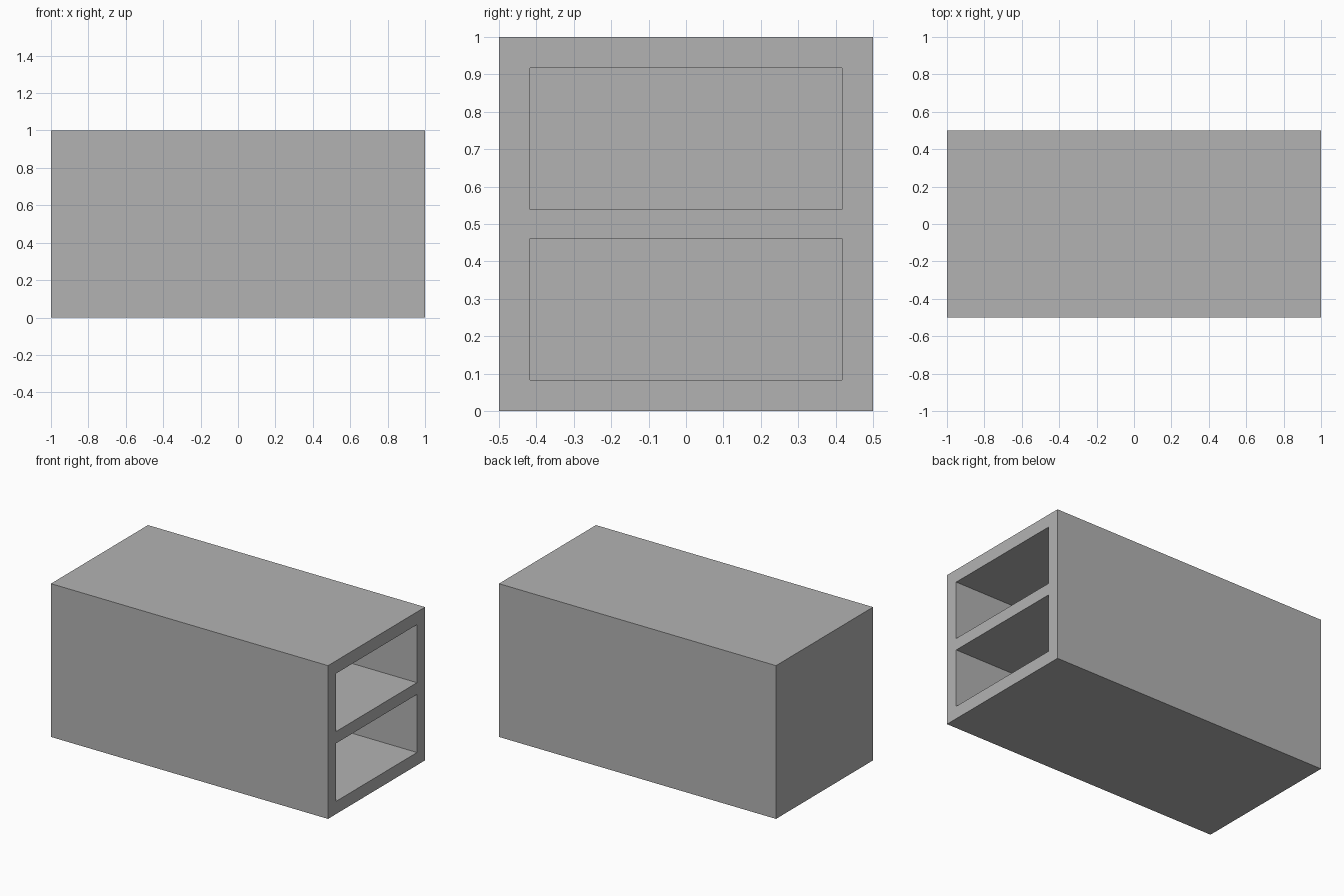
import bpy
import bmesh

# Remove the default cube
cube = bpy.data.objects.get("Cube")
if cube:
    bpy.data.objects.remove(cube, do_unlink=True)

# Single flat colour
grey = bpy.data.materials.new("mid_grey")
grey.use_nodes = True
colour = (0.45, 0.45, 0.45, 1)
grey.diffuse_color = colour
grey.node_tree.nodes["Principled BSDF"].inputs["Base Color"].default_value = colour

LENGTH, WIDTH, HEIGHT = 2, 1, 1
WALL = 0.083
SHELF = 0.077
bay_height = (HEIGHT - 2 * WALL - SHELF) / 2
bay_depth = LENGTH - WALL


def quad(bm, corners):
    return bm.faces.new([bm.verts.new(c) for c in corners])


bm = bmesh.new()

# Solid outer block without its open end
bmesh.ops.create_cube(bm, size=1)
bmesh.ops.scale(bm, vec=(LENGTH, WIDTH, HEIGHT), verts=bm.verts)
bmesh.ops.translate(bm, vec=(0, 0, HEIGHT / 2), verts=bm.verts)
end = max(bm.faces, key=lambda f: f.calc_center_median().x)
bm.faces.remove(end)

# Frame strips on the open end: two posts and three rails
x = LENGTH / 2
inner = WIDTH / 2 - WALL
bays = [WALL, WALL + bay_height + SHELF]
levels = [0, *[z for b in bays for z in (b, b + bay_height)], HEIGHT]
columns = [-WIDTH / 2, -inner, inner, WIDTH / 2]
openings = []
for row, (z0, z1) in enumerate(zip(levels, levels[1:])):
    for col, (y0, y1) in enumerate(zip(columns, columns[1:])):
        face = quad(bm, [(x, y0, z0), (x, y1, z0), (x, y1, z1), (x, y0, z1)])
        if col == 1 and row in (1, 3):
            openings.append(face)
bmesh.ops.remove_doubles(bm, verts=bm.verts, dist=0.0001)

# Push each opening back to form a deep bay
for face in [f for f in openings if f.is_valid]:
    result = bmesh.ops.extrude_discrete_faces(bm, faces=[face])["faces"][0]
    rim = [(v.co.copy()) for v in result.verts]
    bmesh.ops.translate(bm, vec=(-bay_depth, 0, 0), verts=result.verts)
    back = [v.co.copy() for v in result.verts]
    for i in range(4):
        j = (i + 1) % 4
        quad(bm, [rim[i], rim[j], back[j], back[i]])
bmesh.ops.remove_doubles(bm, verts=bm.verts, dist=0.0001)

# Merge coplanar frame strips into clean surfaces
bmesh.ops.dissolve_limit(bm, angle_limit=0.01, verts=bm.verts, edges=bm.edges)

mesh = bpy.data.meshes.new("two_bay_cabinet")
bm.to_mesh(mesh)
bm.free()
mesh.materials.append(grey)
cabinet = bpy.data.objects.new("two_bay_cabinet", mesh)
bpy.context.collection.objects.link(cabinet)
